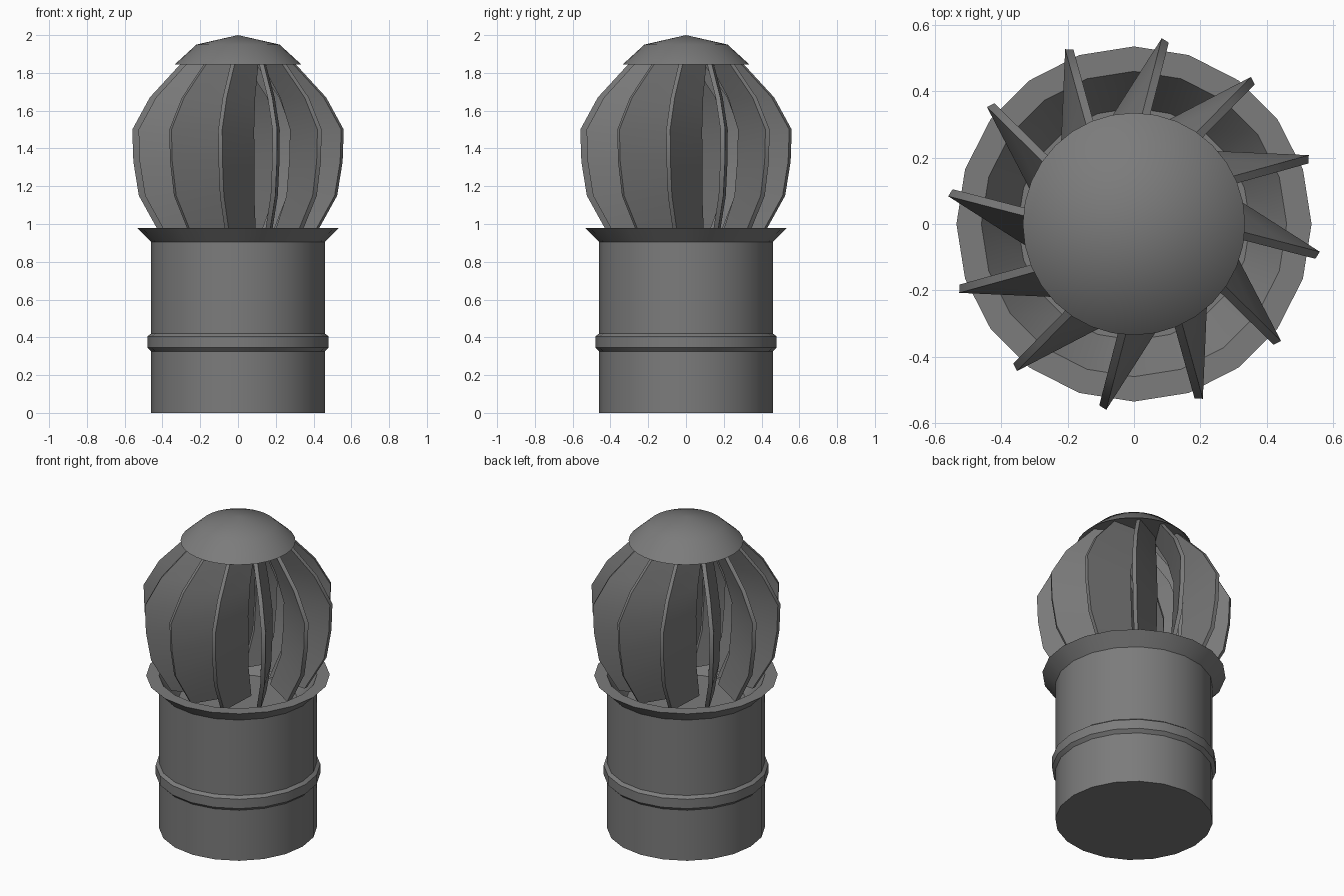
import bpy, bmesh, math
from mathutils import Vector

if "Cube" in bpy.data.objects:
    bpy.data.objects.remove(bpy.data.objects["Cube"])

metal = bpy.data.materials.new("dark_grey_metal")
metal.diffuse_color = (0.2, 0.2, 0.2, 1)
metal.use_nodes = True
metal.node_tree.nodes["Principled BSDF"].inputs["Base Color"].default_value = metal.diffuse_color


def finish(name, bm, smooth=30):
    bmesh.ops.remove_doubles(bm, verts=bm.verts, dist=1e-5)
    bmesh.ops.recalc_face_normals(bm, faces=bm.faces)
    me = bpy.data.meshes.new(name)
    bm.to_mesh(me)
    bm.free()
    me.materials.append(metal)
    ob = bpy.data.objects.new(name, me)
    bpy.context.collection.objects.link(ob)
    bpy.ops.object.select_all(action='DESELECT')
    ob.select_set(True)
    bpy.context.view_layer.objects.active = ob
    bpy.ops.object.shade_smooth_by_angle(angle=math.radians(smooth))
    return ob


def lathe(name, profile, sides):
    bm = bmesh.new()
    verts = [bm.verts.new((r, 0, z)) for r, z in profile]
    edges = [bm.edges.new(p) for p in zip(verts, verts[1:])]
    bmesh.ops.spin(bm, geom=verts + edges, cent=(0, 0, 0), axis=(0, 0, 1),
                   angle=math.tau, steps=sides, use_duplicate=False)
    return finish(name, bm)


# Pipe with a raised band, flared flat-topped lip and recessed bowl inside the lip
lathe("pipe_base", [(0, 0), (0.46, 0), (0.46, 0.325), (0.48, 0.345), (0.48, 0.405),
                    (0.46, 0.42), (0.46, 0.905), (0.535, 0.98), (0.46, 0.98),
                    (0.35, 0.82), (0, 0.82)], 20)

# Domed cap
lathe("top_cap", [(0, 1.86), (0.31, 1.86), (0.335, 1.845), (0.22, 1.95), (0, 2.0)], 32)

# Curved vanes: outer edge follows the globe, tilted chord runs inwards
RADIUS, THICK = 0.566, 0.025
# radius, height, chord length
OUTLINE = [(0.41, 0.94, 0.26), (0.53, 1.15, 0.30), (0.56, 1.33, 0.315),
           (0.566, 1.5, 0.315), (0.47, 1.67, 0.28), (0.29, 1.86, 0.23)]


def polar(length, degrees):
    a = math.radians(degrees)
    return Vector((length * math.cos(a), length * math.sin(a), 0))


def vane(name, angle):
    bm = bmesh.new()
    inward = angle + 180
    side = polar(THICK, inward - 24 + 90)
    rings = []
    for r, z, length in OUTLINE:
        chord = polar(length, inward - 24)
        p = polar(RADIUS, angle) + polar(RADIUS - r, inward - 6) + Vector((0, 0, z))
        rings.append([bm.verts.new(v) for v in (p, p + chord, p + chord + side, p + side)])
    for a, b in zip(rings, rings[1:]):
        for i in range(4):
            j = (i + 1) % 4
            bm.faces.new((a[i], a[j], b[j], b[i]))
    bm.faces.new(rings[0])
    bm.faces.new(rings[-1])
    finish(name, bm, 35)


for k in range(12):
    vane(f"vane_{k + 1}", 30 * k - 8.5)
